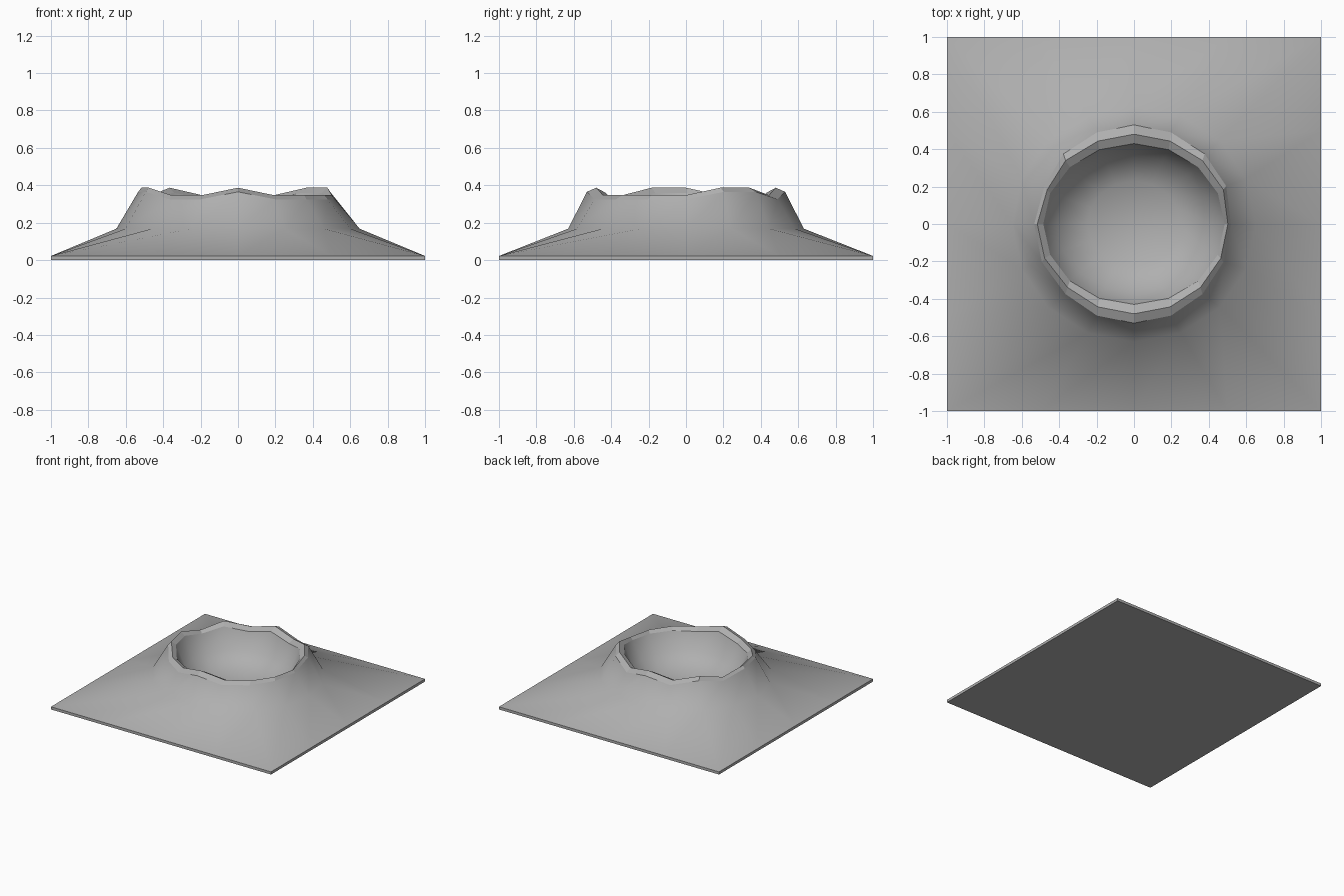
import bpy, bmesh
from math import sin, cos, pi

if "Cube" in bpy.data.objects:
    bpy.data.objects.remove(bpy.data.objects["Cube"])

N = 16
# Uneven rim: 1 = peak, 0 = dip, counter-clockwise from +x
PEAKS = [0, 1, 1, 0, 1, 0, 1, 0, 1, 1, 0, 0, 1, 0, 0, 0]

bm = bmesh.new()


def ellipse(rx, ry, z, wave=0.0, spread=0.0):
    return [bm.verts.new((rx * (1 + spread * PEAKS[k]) * cos(2 * pi * k / N),
                          ry * sin(2 * pi * k / N),
                          z + wave * PEAKS[k])) for k in range(N)]


def square(z):
    # evenly spaced points along the square outline, starting at +x
    def tri(k):
        return max(-1, min(1, 2 - abs((k + 8) % N - 8) * 0.5))
    return [bm.verts.new((tri(k), tri(k - 4), z)) for k in range(N)]


def bridge(a, b, smooth):
    for k in range(N):
        j = (k + 1) % N
        f = bm.faces.new((a[k], a[j], b[j], b[k]))
        f.smooth = smooth


# Rings from the bottom edge, up the slope, over the rim, into the bowl
rings = [
    (square(0.0), False),                               # slab edge
    (square(0.022), True),                              # gentle outer slope
    (ellipse(0.65, 0.63, 0.168), True),                 # steep outer slope
    (ellipse(0.518, 0.53, 0.325, 0.04, 0.03), False),   # outer rim bevel
    (ellipse(0.502, 0.48, 0.347, 0.04, 0.03), False),   # inner rim bevel
    (ellipse(0.485, 0.43, 0.325, 0.035), True),         # bowl wall
    (ellipse(0.41, 0.37, 0.19), True),                  # bowl floor
    (ellipse(0.25, 0.23, 0.105), True),
]
for (a, smooth), (b, _) in zip(rings, rings[1:]):
    bridge(a, b, smooth)

# Bowl centre and flat underside
centre = bm.verts.new((0, 0, 0.08))
last = rings[-1][0]
for k in range(N):
    bm.faces.new((last[k], last[(k + 1) % N], centre)).smooth = True
bm.faces.new(rings[0][0][::-1])

# Keep the slab and rim borders crisp
for e in bm.edges:
    if any(not f.smooth for f in e.link_faces):
        e.smooth = False

bmesh.ops.recalc_face_normals(bm, faces=bm.faces[:])
mesh = bpy.data.meshes.new("crater")
bm.to_mesh(mesh)
bm.free()
crater = bpy.data.objects.new("crater", mesh)
bpy.context.collection.objects.link(crater)

# Dark stone
stone = bpy.data.materials.new("stone")
stone.diffuse_color = (0.43, 0.43, 0.43, 1)
stone.use_nodes = True
stone.node_tree.nodes["Principled BSDF"].inputs["Base Color"].default_value = stone.diffuse_color
mesh.materials.append(stone)
